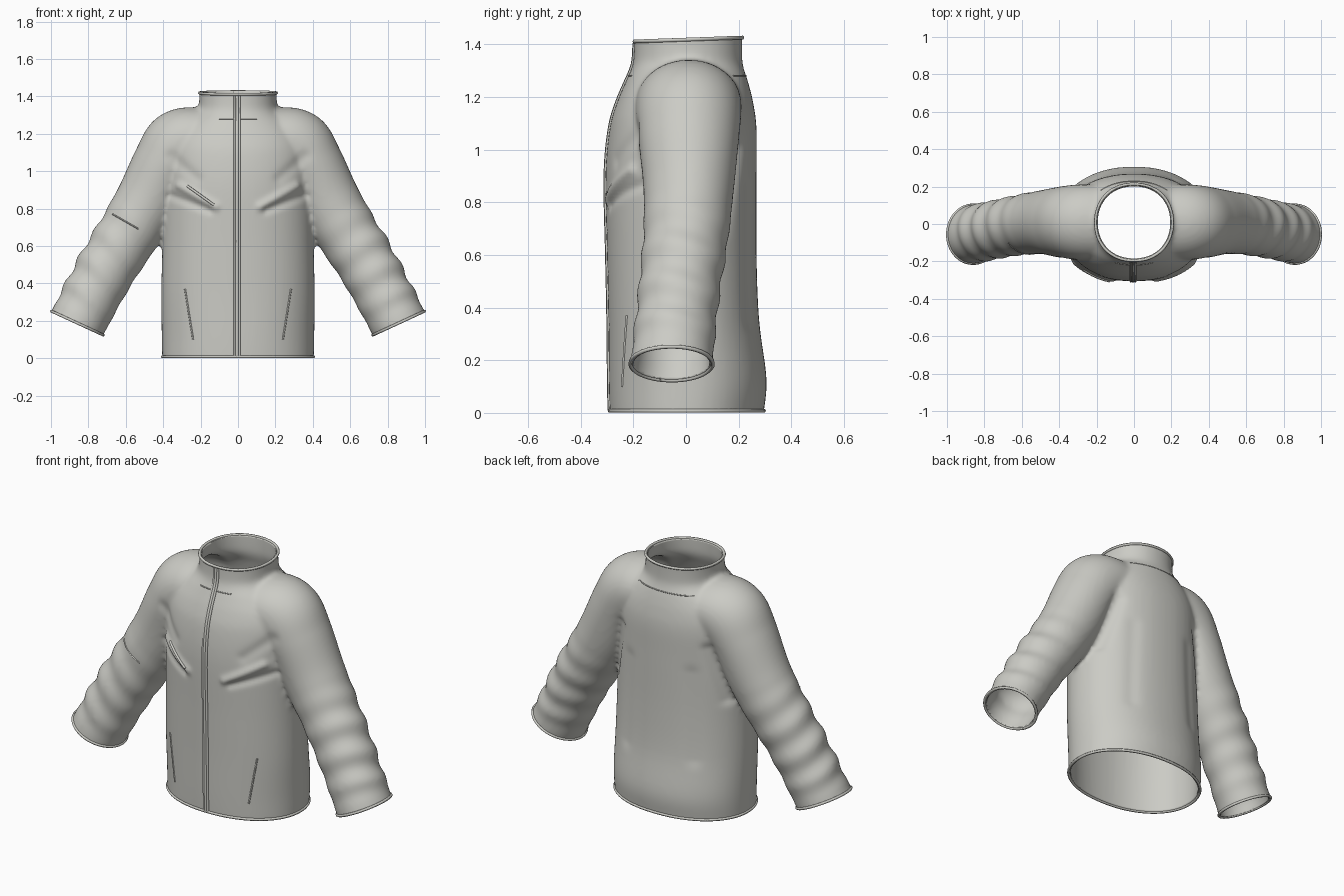
import bpy, bmesh, math
from mathutils import Vector
from mathutils.bvhtree import BVHTree

cube = bpy.data.objects.get("Cube")
if cube:
    bpy.data.objects.remove(cube)


def material(name, rgb):
    m = bpy.data.materials.new(name)
    m.use_nodes = True
    m.diffuse_color = (*rgb, 1)
    bsdf = next(n for n in m.node_tree.nodes if n.type == 'BSDF_PRINCIPLED')
    bsdf.inputs["Base Color"].default_value = (*rgb, 1)
    return m


CLOTH = material("warm grey cloth", (0.6, 0.6, 0.56))


def spline(rows, n):
    """Smooth rows of numbers with a Catmull-Rom curve."""
    out, last = [], len(rows) - 1
    for i in range(last):
        p = [rows[max(0, min(last, i + k))] for k in (-1, 0, 1, 2)]
        for s in range(n):
            t = s / n
            out.append([0.5 * (2 * b + (c - a) * t + (2*a - 5*b + 4*c - d) * t**2
                               + (3*b - a - 3*c + d) * t**3) for a, b, c, d in zip(*p)])
    return out + [list(rows[-1])]


def loft(bm, rings):
    """Closed solid through a list of point rings."""
    loops = [[bm.verts.new(p) for p in ring] for ring in rings]
    n = len(loops[0])
    for a, b in zip(loops, loops[1:]):
        for i in range(n):
            bm.faces.new((a[i], a[(i + 1) % n], b[(i + 1) % n], b[i]))
    bm.faces.new(loops[0])
    bm.faces.new(loops[-1])


ANGLES = [2 * math.pi * i / 64 for i in range(64)]


def rounded(v, power):
    return math.copysign(abs(v) ** power, v)


# Torso and collar: height, half width, front y, back y
TORSO = [(-.08, .40, -.285, .285), (0, .405, -.29, .295), (.13, .408, -.293, .306),
         (.35, .41, -.295, .278), (.6, .405, -.30, .268), (.9, .40, -.306, .268),
         (1.08, .395, -.29, .268), (1.18, .37, -.262, .255), (1.26, .30, -.228, .235),
         (1.32, .222, -.203, .216), (1.38, .207, -.197, .213), (1.48, .207, -.195, .215)]

# Sleeve from inside the chest to past the cuff: x, z, y centre, half width, half depth
SLEEVE = [(.05, 1.17, .01, .14, .19), (.22, 1.175, .01, .168, .20), (.31, 1.135, .01, .195, .20),
          (.385, 1.03, .01, .182, .19), (.475, .85, .01, .175, .172), (.58, .675, .0, .166, .162),
          (.685, .51, -.02, .16, .156), (.785, .33, -.04, .155, .154),
          (.86, .185, -.055, .153, .157), (.91, .09, -.06, .153, .157)]


def torso_rings():
    rings = []
    for z, w, f, b in spline(TORSO, 5):
        mid, depth = (f + b) / 2, (b - f) / 2
        rings.append([(w * rounded(math.cos(a), .92), mid + depth * rounded(math.sin(a), .95), z)
                      for a in ANGLES])
    return rings


def sleeve_rings(side):
    rows = spline(SLEEVE, 10)
    rings = []
    for i, (x, z, y, w, d) in enumerate(rows):
        p, q = rows[max(i - 1, 0)], rows[min(i + 1, len(rows) - 1)]
        along = Vector((q[0] - p[0], q[1] - p[1])).normalized()
        # Gathered folds across the lower arm
        mask = max(0, min(1, (.8 - z) / .25)) * max(0, min(1, (z - .2) / .1))
        ring = []
        for a in ANGLES:
            wave = math.sin(z * 46 + 1.1 * math.sin(a + side) + .6 * math.sin(2 * a))
            r = 1 + .055 * mask * wave * (.65 + .35 * math.cos(a))
            u, v = r * w * math.cos(a), r * d * math.sin(a)
            ring.append((side * (x - along.y * u), y + v, z + along.x * u))
        rings.append(ring)
    return rings


# Merge the torso and sleeves into one soft body
bm = bmesh.new()
loft(bm, torso_rings())
for side in (-1, 1):
    loft(bm, sleeve_rings(side))
bmesh.ops.recalc_face_normals(bm, faces=bm.faces)
mesh = bpy.data.meshes.new("jacket_body")
bm.to_mesh(mesh)
bm.free()
body = bpy.data.objects.new("jacket_body", mesh)
bpy.context.collection.objects.link(body)
remesh = body.modifiers.new("merge", 'REMESH')
remesh.mode = 'VOXEL'
remesh.voxel_size = .0125
soft = body.modifiers.new("soften", 'SMOOTH')
soft.iterations = 7
soft.factor = .5
depsgraph = bpy.context.evaluated_depsgraph_get()
merged = bpy.data.meshes.new_from_object(body.evaluated_get(depsgraph))
body.modifiers.clear()
body.data = merged

# Cloth folds: start, end (x, z), width, height, facing (-1 front, 1 back)
FOLDS = []
for s in (-1, 1):
    FOLDS += [((s * .12, .81), (s * .31, .92), .022, .014, -1),
              ((s * .15, .79), (s * .36, .87), .02, -.010, -1),
              ((s * .22, .96), (s * .36, 1.08), .03, -.007, -1),
              ((s * .36, .70), (s * .28, 1.0), .03, -.012, 1),
              ((s * .22, .35), (s * .20, .85), .04, -.006, 1)]

bm = bmesh.new()
bm.from_mesh(merged)
bm.normal_update()
moves = []
for v in bm.verts:
    p, shift = Vector((v.co.x, v.co.z)), 0
    for a, b, width, height, facing in FOLDS:
        if v.normal.y * facing > 0:
            a, b = Vector(a), Vector(b)
            t = max(0, min(1, (p - a).dot(b - a) / (b - a).length_squared))
            shift += height * math.exp(-((p - a.lerp(b, t)).length / width) ** 2)
    moves.append((v, v.normal * shift))
for v, move in moves:
    v.co += move


# Open the hem, collar and cuffs
def cut(co, no, keep=lambda v: True):
    verts = [v for v in bm.verts if keep(v)]
    edges = [e for e in bm.edges if all(keep(v) for v in e.verts)]
    faces = [f for f in bm.faces if all(keep(v) for v in f.verts)]
    bmesh.ops.bisect_plane(bm, geom=verts + edges + faces, plane_co=co, plane_no=no,
                           dist=1e-5, clear_outer=True)


cut((0, 0, .008), (0, 0, -1))
cut((0, 0, 1.418), (0, -.036, 1))
for s in (-1, 1):
    cut((s * .86, 0, .188), (s * .42, 0, -.91), lambda v: v.co.x * s > .55)
bmesh.ops.recalc_face_normals(bm, faces=bm.faces)
surface = BVHTree.FromBMesh(bm)

# Collect the open rims
rims, left = [], {e for e in bm.edges if e.is_boundary}
while left:
    e = left.pop()
    start, v = e.verts
    path = [start.co.copy()]
    while v != start:
        path.append(v.co.copy())
        e = next((n for n in v.link_edges if n in left), None)
        if e is None:
            break
        left.discard(e)
        v = e.other_vert(v)
    rims.append(path)
bm.to_mesh(merged)
bm.free()
merged.materials.clear()
merged.materials.append(CLOTH)
merged.shade_smooth()
wall = body.modifiers.new("cloth_thickness", 'SOLIDIFY')
wall.thickness = .012
wall.offset = -1


def cord(name, points, radius, closed=False):
    c = bpy.data.curves.new(name, 'CURVE')
    c.dimensions = '3D'
    c.bevel_depth = radius
    c.bevel_resolution = 1
    c.use_fill_caps = True
    s = c.splines.new('POLY')
    s.points.add(len(points) - 1)
    for q, p in zip(s.points, points):
        q.co = (*p, 1)
    s.use_cyclic_u = closed
    c.materials.append(CLOTH)
    ob = bpy.data.objects.new(name, c)
    bpy.context.collection.objects.link(ob)


def on_cloth(a, b, n, origin_y=-1):
    """Points of a straight (x, z) line dropped onto the front or back of the cloth."""
    points = []
    for i in range(n + 1):
        p = Vector(a).lerp(Vector(b), i / n)
        hit = surface.ray_cast(Vector((p.x, origin_y, p.y)), Vector((0, -origin_y, 0)))[0]
        if hit:
            points.append(hit)
    return points


# Rolled piping around every opening
for path in rims:
    if len(path) > 20:
        c = sum(path, Vector()) / len(path)
        name = "hem_piping" if c.z < .1 else "collar_piping" if c.z > 1 else \
            "left_cuff_piping" if c.x > 0 else "right_cuff_piping"
        cord(name, path, .008, True)

# Front zip: two tapes with a raised tooth line, and pocket zips
for name, x, r in (("zip_right_tape", -.017, .007), ("zip_left_tape", .007, .007),
                   ("zip_teeth", -.005, .009)):
    cord(name, on_cloth((x, .012), (x, 1.405), 70), r)
for s, name in ((-1, "right"), (1, "left")):
    cord(name + "_pocket_zip", on_cloth((s * .283, .37), (s * .24, .10), 20), .005)
cord("chest_pocket_zip", on_cloth((-.27, .92), (-.13, .82), 14), .007)
cord("sleeve_pocket_seam", on_cloth((-.67, .77), (-.53, .69), 12), .004)
cord("front_yoke_seam", on_cloth((-.10, 1.28), (.10, 1.28), 12), .003)
cord("back_yoke_seam", on_cloth((-.18, 1.28), (.18, 1.28), 16, 1), .003)
